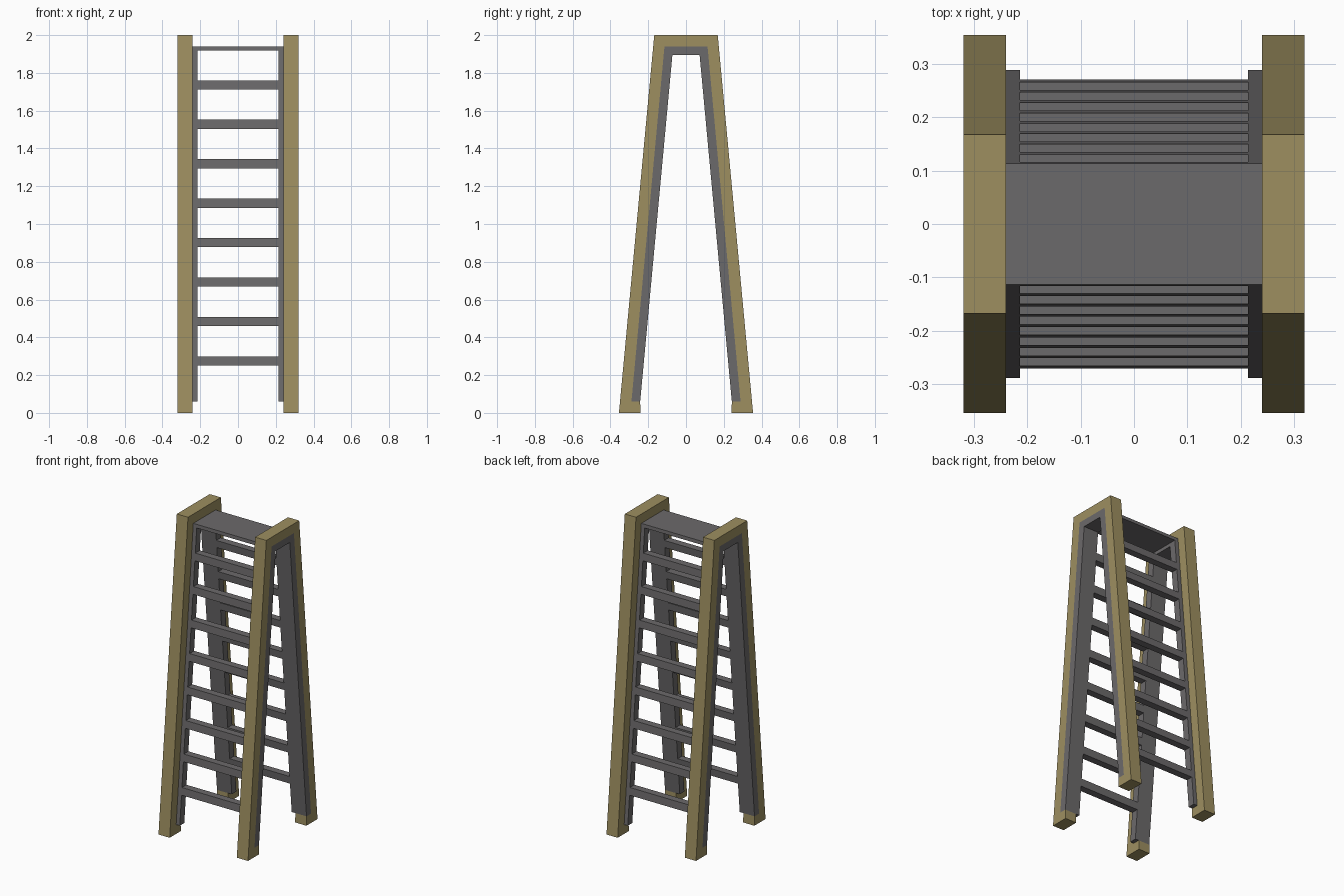
import bpy
import bmesh

cube = bpy.data.objects.get("Cube")
if cube:
    bpy.data.objects.remove(cube, do_unlink=True)


def material(name, rgb):
    mat = bpy.data.materials.new(name)
    mat.use_nodes = True
    mat.diffuse_color = (*rgb, 1)
    shader = next(n for n in mat.node_tree.nodes if n.type == "BSDF_PRINCIPLED")
    shader.inputs["Base Color"].default_value = (*rgb, 1)
    return mat


wood = material("tan wood", (0.34, 0.275, 0.118))
metal = material("dark grey metal", (0.148, 0.142, 0.145))


def extrude_profile(name, profile, x0, x1, mat):
    """Extrude a closed (y, z) outline along x."""
    bm = bmesh.new()
    face = bm.faces.new([bm.verts.new((x0, y, z)) for y, z in profile])
    result = bmesh.ops.extrude_face_region(bm, geom=[face])
    moved = [v for v in result["geom"] if isinstance(v, bmesh.types.BMVert)]
    bmesh.ops.translate(bm, verts=moved, vec=(x1 - x0, 0, 0))
    bmesh.ops.recalc_face_normals(bm, faces=bm.faces)
    mesh = bpy.data.meshes.new(name)
    bm.to_mesh(mesh)
    bm.free()
    mesh.materials.append(mat)
    obj = bpy.data.objects.new(name, mesh)
    bpy.context.collection.objects.link(obj)
    return obj


def mirrored(half):
    """Complete an outline that is symmetric front to back."""
    return half + [(-y, z) for y, z in reversed(half)]


# Key dimensions
FRAME_OUT, FRAME_IN, RAIL_IN = 0.32, 0.24, 0.214
FOOT_TOP, RAIL_TOP, RAIL_UNDER = 0.06, 1.94, 1.895
SLOPE = 0.093


def rail_outer(z):
    return 0.114 + (RAIL_TOP - z) * SLOPE


def rail_inner(z):
    return 0.072 + (RAIL_UNDER - z) * SLOPE


# Wooden frame wraps around the metal rail and closes under it as a foot
rail_path = [(rail_inner(FOOT_TOP), FOOT_TOP), (rail_outer(FOOT_TOP), FOOT_TOP),
             (rail_outer(RAIL_TOP), RAIL_TOP)]
frame_outline = ([(0.168, 2.0), (0.355, 0), (0.241, 0)] + rail_path)
frame_outline = mirrored(frame_outline)
rail_outline = mirrored([(rail_inner(RAIL_UNDER), RAIL_UNDER)] + rail_path)

for side, sign in (("left", 1), ("right", -1)):
    extrude_profile(side + "_wood_frame", frame_outline,
                    sign * FRAME_IN, sign * FRAME_OUT, wood)
    extrude_profile(side + "_metal_rail", rail_outline,
                    sign * RAIL_IN, sign * FRAME_OUT, metal)

# Top platform
top_y = rail_outer(RAIL_TOP)
low_y = rail_outer(1.918)
extrude_profile("top_platform", [(top_y, RAIL_TOP), (low_y, 1.918),
                                 (-low_y, 1.918), (-top_y, RAIL_TOP)],
                -RAIL_IN, RAIL_IN, metal)

# Rungs on both slopes, flush with the rails
for i in range(8):
    low = 0.25 + i * 0.209
    high = low + 0.048
    for side, sign in (("front", -1), ("back", 1)):
        outline = [(sign * rail_outer(low), low), (sign * rail_outer(high), high),
                   (sign * rail_inner(high), high), (sign * rail_inner(low), low)]
        extrude_profile(f"{side}_rung_{i + 1}", outline, -RAIL_IN, RAIL_IN, metal)
